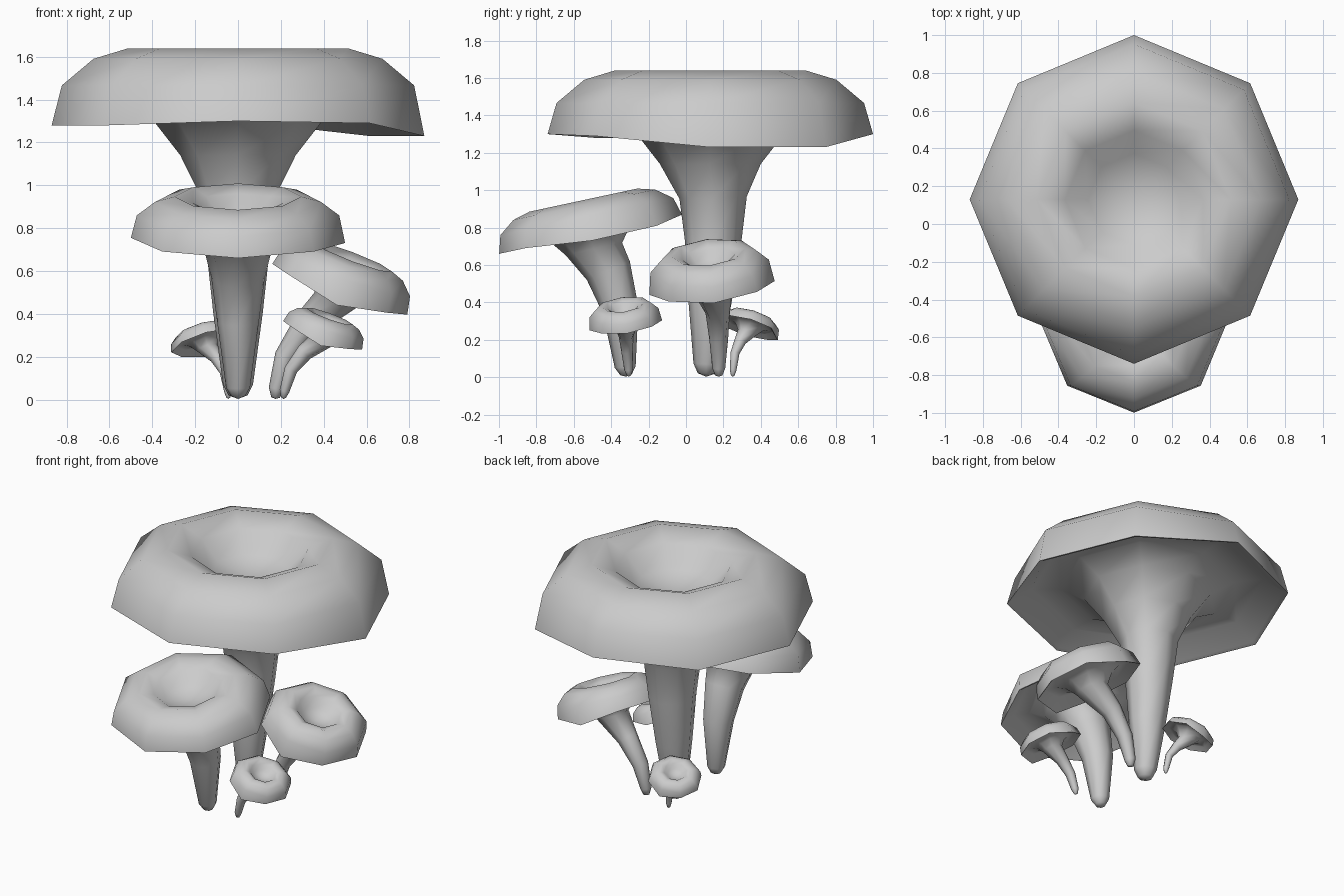
import bpy, bmesh, math
from mathutils import Vector

if "Cube" in bpy.data.objects:
    bpy.data.objects.remove(bpy.data.objects["Cube"])

SIDES = 8


def ring_points(centre, normal, radius, wave=None):
    n = Vector(normal).normalized()
    u = (Vector((1, 0, 0)) - n * n.x).normalized()
    v = n.cross(u)
    pts = []
    for i in range(SIDES):
        a = 2 * math.pi * i / SIDES
        p = Vector(centre) + (u * math.cos(a) + v * math.sin(a)) * radius
        pts.append(p + n * (wave[i] if wave else 0))
    return pts


def loft(name, rings, start, end):
    """Skin a list of rings, closed with a point at each end."""
    bm = bmesh.new()
    rows = [[bm.verts.new(p) for p in r] for r in rings]
    for a, b in zip(rows, rows[1:]):
        for i in range(SIDES):
            j = (i + 1) % SIDES
            bm.faces.new((a[i], a[j], b[j], b[i]))
    for row, tip in ((rows[0], start), (rows[-1], end)):
        t = bm.verts.new(tip)
        for i in range(SIDES):
            bm.faces.new((row[i], row[(i + 1) % SIDES], t))
    bmesh.ops.recalc_face_normals(bm, faces=bm.faces)
    mesh = bpy.data.meshes.new(name)
    bm.to_mesh(mesh)
    bm.free()
    ob = bpy.data.objects.new(name, mesh)
    bpy.context.collection.objects.link(ob)
    bpy.ops.object.select_all(action='DESELECT')
    ob.select_set(True)
    bpy.context.view_layer.objects.active = ob
    bpy.ops.object.shade_smooth_by_angle(angle=math.radians(75))


# Cap profile (radius, height) as fractions of the cap radius
UNDER = [(0.31, -0.16), (0.45, 0.02), (0.62, 0.11), (0.82, 0.12), (0.97, 0.01)]
TOP = [(1.0, 0.0), (0.945, 0.21), (0.775, 0.35), (0.59, 0.405),
       (0.42, 0.34), (0.28, 0.20)]
PIT = 0.15


def mushroom(name, centre, normal, R, stem, wave, tall=1.0):
    c, n = Vector(centre), Vector(normal).normalized()
    pts = [Vector(p[:3]) for p in stem]
    path = pts + [c - n * 0.16 * R]

    # stem: rounded foot and curved shaft
    rings = []
    for i, p in enumerate(pts):
        tangent = path[i + 1] - path[max(i - 1, 0)]
        rings.append(ring_points(p, tangent, stem[i][3]))

    # flare and gills, then rim, dome and central pit
    for r, h in UNDER:
        rings.append(ring_points(c + n * h * R, n, r * R, wave if r > 0.95 else None))
    for r, h in TOP:
        rings.append(ring_points(c + n * h * R * tall, n, r * R, wave if r > 0.95 else None))

    foot = pts[0].copy()
    foot.z = 0.003
    loft(name, rings, foot, c + n * PIT * R * tall)


mushroom("large_mushroom", (0, 0.13, 1.28), (0, 0, 1), 0.87,
         [(0, 0.108, 0.02, 0.045), (0, 0.11, 0.07, 0.07), (0, 0.128, 0.4, 0.115),
          (0, 0.145, 0.72, 0.15), (0, 0.145, 0.96, 0.18)],
         [-0.05, -0.05, 0.02, 0, 0, 0, 0.02, 0.01], 1.02)

mushroom("front_mushroom", (0, -0.51, 0.765), (0, -0.21, 0.98), 0.5,
         [(0, -0.32, 0.015, 0.032), (0, -0.325, 0.055, 0.056),
          (0, -0.35, 0.36, 0.097), (0, -0.415, 0.57, 0.125)],
         [-0.035, -0.03, 0, 0, -0.01, 0, 0, 0], 0.92)

mushroom("right_mushroom", (0.475, 0.135, 0.515), (0.38, -0.11, 1), 0.337,
         [(0.175, 0.175, 0.01, 0.02), (0.178, 0.175, 0.05, 0.035),
          (0.22, 0.175, 0.2, 0.05), (0.32, 0.17, 0.35, 0.066)],
         [0, 0, -0.04, 0, 0, 0, -0.04, 0], 1.2)

mushroom("small_mushroom", (0.395, -0.325, 0.3), (0.365, -0.13, 1), 0.196,
         [(0.212, -0.305, 0.01, 0.012), (0.217, -0.307, 0.04, 0.023),
          (0.247, -0.315, 0.14, 0.031), (0.31, -0.32, 0.22, 0.04)],
         [0, 0, -0.022, 0, 0, 0, -0.025, 0], 1.2)

mushroom("back_mushroom", (-0.15, 0.335, 0.265), (-0.3, 0.3, 1), 0.168,
         [(-0.045, 0.25, 0.01, 0.01), (-0.047, 0.252, 0.04, 0.018),
          (-0.062, 0.262, 0.13, 0.024), (-0.1, 0.29, 0.195, 0.032)],
         [0, 0, -0.02, 0, 0, 0, 0, 0], 1.05)
